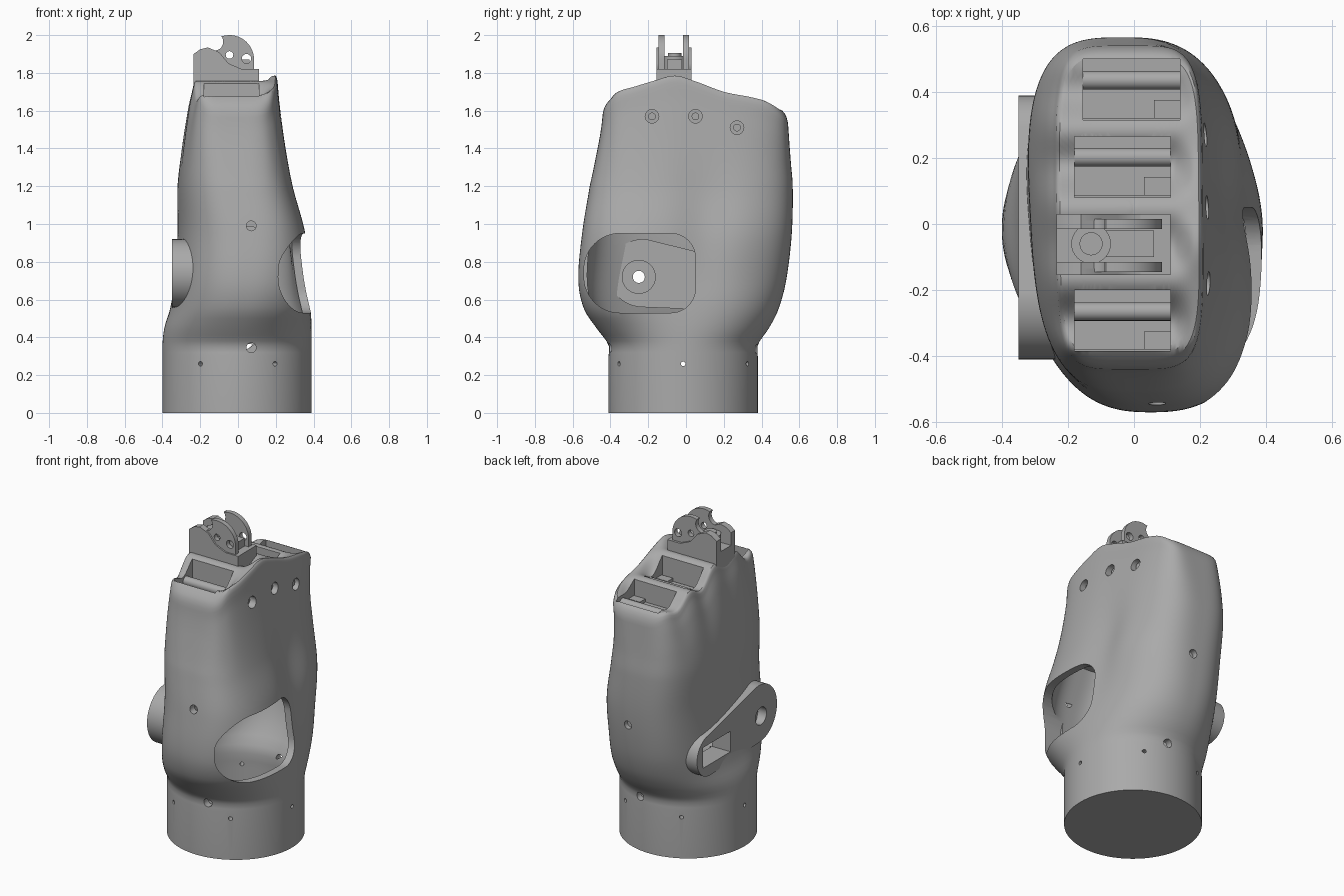
import bpy, bmesh, math
from mathutils import Matrix, Vector

if "Cube" in bpy.data.objects:
    bpy.data.objects.remove(bpy.data.objects["Cube"], do_unlink=True)

grey = bpy.data.materials.new("plain grey")
grey.use_nodes = True
grey.diffuse_color = (0.4, 0.4, 0.4, 1)
grey.node_tree.nodes["Principled BSDF"].inputs["Base Color"].default_value = (0.4, 0.4, 0.4, 1)


def finish(bm, name):
    bmesh.ops.recalc_face_normals(bm, faces=bm.faces)
    me = bpy.data.meshes.new(name)
    bm.to_mesh(me)
    bm.free()
    me.materials.append(grey)
    ob = bpy.data.objects.new(name, me)
    bpy.context.scene.collection.objects.link(ob)
    return ob


def prism(name, outline, axis, a, b):
    """Extrude a 2D outline along x (outline y,z) or y (outline x,z)."""
    bm = bmesh.new()
    place = (lambda u, v, w: (w, u, v)) if axis == "x" else (lambda u, v, w: (u, w, v))
    face = bm.faces.new([bm.verts.new(place(u, v, a)) for u, v in outline])
    moved = bmesh.ops.extrude_face_region(bm, geom=[face])["geom"]
    shift = Vector(place(0, 0, b - a))
    bmesh.ops.translate(bm, vec=shift, verts=[g for g in moved if isinstance(g, bmesh.types.BMVert)])
    return finish(bm, name)


def box(name, x0, x1, y0, y1, z0, z1):
    return prism(name, [(y0, z0), (y1, z0), (y1, z1), (y0, z1)], "x", x0, x1)


def rod(name, start, end, r, seg=24):
    start, end = Vector(start), Vector(end)
    d = end - start
    m = Matrix.Translation((start + end) / 2) @ d.to_track_quat("Z", "Y").to_matrix().to_4x4()
    bm = bmesh.new()
    bmesh.ops.create_cone(bm, cap_ends=True, segments=seg, radius1=r, radius2=r, depth=d.length, matrix=m)
    return finish(bm, name)


def arc(cx, cy, r, a0, a1, n=12):
    return [(cx + r * math.cos(math.radians(a0 + (a1 - a0) * i / n)),
             cy + r * math.sin(math.radians(a0 + (a1 - a0) * i / n))) for i in range(n + 1)]


def cut(ob, cutters):
    for c in cutters:
        c.hide_render = True
        c.hide_set(True)
        mod = ob.modifiers.new("cut", "BOOLEAN")
        mod.operation, mod.solver, mod.object = "DIFFERENCE", "EXACT", c
        bpy.context.view_layer.objects.active = ob
        bpy.ops.object.modifier_apply(modifier=mod.name)


# Palm cross-sections: z, x min, x max, y min, y max, squareness, shear
SECTIONS = [
    (0, -.4, .39, -.41, .38, 2, 0), (.3, -.4, .39, -.41, .38, 2, 0),
    (.36, -.4, .39, -.41, .38, 2, 0), (.45, -.39, .39, -.475, .44, 2.1, .01),
    (.55, -.36, .385, -.54, .49, 2.3, .03), (.7, -.335, .37, -.57, .53, 2.55, .05),
    (.95, -.32, .355, -.55, .56, 2.8, .06), (1.2, -.32, .29, -.51, .565, 3.1, .05),
    (1.4, -.3, .25, -.48, .555, 3.5, .04), (1.6, -.265, .22, -.45, .545, 4.2, .02),
    (1.7, -.24, .21, -.44, .54, 4.8, .01)]
RIM = [(-.46, 1.625), (-.41, 1.65), (-.37, 1.7), (-.28, 1.725), (-.18, 1.755), (-.06, 1.785),
       (.05, 1.755), (.2, 1.7), (.35, 1.67), (.46, 1.64), (.55, 1.565)]


def spline(keys, t):
    i = max(j for j in range(len(keys) - 1) if keys[j][0] <= t or j == 0)
    p = [keys[max(0, min(len(keys) - 1, i + k))] for k in (-1, 0, 1, 2)]
    h = p[2][0] - p[1][0]
    u = max(0, min(1, (t - p[1][0]) / h))
    out = []
    for a, b, c, d in list(zip(*p))[1:]:
        m0 = (c - a) / (p[2][0] - p[0][0]) * h
        m1 = (d - b) / (p[3][0] - p[1][0]) * h
        out.append(b + u * m0 + u * u * (3 * (c - b) - 2 * m0 - m1) + u ** 3 * (2 * (b - c) + m0 + m1))
    return out


def top(x, y):
    """Knuckle surface: sloped rim with an evenly spaced trough for each finger."""
    fade = max(0, min(1, (.19 - x) / .08))
    fade = fade * fade * (3 - 2 * fade)
    dip = .5 + .5 * math.cos(2 * math.pi * (y + .06) / .233)
    return spline(RIM, y)[0] - .06 * fade * dip


def ring(z, inset=0, seg=160):
    x0, x1, y0, y1, n, k = spline(SECTIONS, z)
    x0, x1, y0, y1 = x0 + inset, x1 - inset, y0 + inset, y1 - inset
    pts = []
    for i in range(seg):
        a = 2 * math.pi * i / seg
        c, s = math.cos(a), math.sin(a)
        r = (abs(c) ** n + abs(s) ** n) ** (-1 / n)
        pts.append((r * c - 1.8 * k * r * s, r * s))
    w = max(p[0] for p in pts)
    out = []
    for u, v in pts:
        x = (x0 + x1) / 2 + u / w * (x1 - x0) / 2
        y = (y0 + y1) / 2 + v * (y1 - y0) / 2
        # Shallow valley down the palm face and a swelling at the thumb base
        side = max(0, min(1, x / .2))
        x -= side * .035 * math.exp(-((y - .1) / .14) ** 2 - ((z - 1) / .3) ** 2)
        x += side * .03 * math.exp(-((y + .35) / .15) ** 2 - ((z - .7) / .2) ** 2)
        out.append((x, y, z))
    return out


def loft(name, rings):
    bm = bmesh.new()
    rows = [[bm.verts.new(p) for p in r] for r in rings]
    n = len(rows[0])
    for a, b in zip(rows, rows[1:]):
        for i in range(n):
            bm.faces.new((a[i], a[(i + 1) % n], b[(i + 1) % n], b[i]))
    bm.faces.new(rows[0])
    bm.faces.new(rows[-1])
    return finish(bm, name)


# Palm shell with wrist collar and scalloped knuckle top
rings = [ring(0), ring(.3)]
for i in range(47):
    level = .32 + 1.38 * i / 46
    f = max(0, (level - 1.2) / .5)
    rings.append([(x, y, z if f == 0 else 1.2 + f * (top(x, y) - 1.235)) for x, y, z in ring(level)])
rim = rings[-1]
for s, drop in [(.985, .015), (.965, .005)] + [(.94 - .035 * i, 0) for i in range(26)] + [(.02, 0)]:
    flat = [(x * s, .05 + (y - .05) * s) for x, y, z in rim]
    rings.append([(x, y, top(x, y) - drop) for x, y in flat])
palm = loft("palm_shell", rings)

# Side boss carrying the thumb pivot
boss = prism("thumb_boss", arc(-.23, .74, .18, 82, 268, 24) + arc(.26, .67, .13, -92, 82, 20), "x", -.35, -.22)
pivot = rod("pivot_disc", (-.24, -.25, .72), (-.2, -.25, .72), .09, 32)

# Openings shared by shell, boss and disc
pivot_hole = rod("pivot_hole_cutter", (-.5, -.25, .72), (0, -.25, .72), .032)
sink = rod("pivot_sink_cutter", (-.4, -.25, .72), (-.29, -.25, .72), .055)
window = box("boss_window_cutter", -.5, -.1, .055, .33, .61, .74)
cavity = loft("cavity_cutter", [ring(.03 + .05 * i, .045) for i in range(25)])
thumb = prism("thumb_opening_cutter", arc(-.08, .82, .13, 0, 90) + arc(-.35, .76, .19, 90, 180)
              + arc(-.35, .72, .19, 180, 270) + arc(-.08, .66, .13, 270, 360), "x", .1, .8)
cutters = [cavity, thumb, pivot_hole, window]

# Knuckle pockets
for x0, x1, y0, y1 in [(-.155, .14, .315, .5), (-.18, .11, .08, .265), (-.18, .11, -.385, -.2)]:
    cutters.append(box("pocket_cutter", x0, x1, y0, y1, 1.45, 2))

# Screw holes
parts = []
for y, z in [(-.18, 1.57), (.05, 1.57), (.27, 1.51)]:
    cutters.append(rod("palm_screw_cutter", (.18, y, z), (.5, y, z), .036))
    parts.append(rod("palm_screw", (.16, y, z), (.195, y, z), .02))
for x, z, y0, y1 in [(.07, .99, -.7, -.5), (.07, .345, -.6, -.36), (.02, .87, .52, .7), (.06, .34, .33, .6)]:
    cutters.append(rod("edge_screw_cutter", (x, y0, z), (x, y1, z), .026))
for i in range(6):
    a = math.radians(60 * i)
    cutters.append(rod("collar_hole_cutter", (.3 * math.cos(a), .3 * math.sin(a) - .015, .26),
                       (.6 * math.cos(a), .6 * math.sin(a) - .015, .26), .012, 12))
cut(palm, cutters)
cut(boss, [pivot_hole, sink, window])
cut(pivot, [pivot_hole])
parts += [palm, boss, pivot]

# Hinge pins and stop blocks in the pockets
for x0, x1, f in [(-.16, .145, .405), (-.185, .115, .172), (-.185, .115, -.295)]:
    z = top(0, f) - .03
    parts.append(rod("hinge_pin", (x0, f + .03, z), (x1, f + .03, z), .028))
    parts.append(box("hinge_plate", x0, x1, f - .085, f + .05, 1.44, z - .02))
    parts.append(box("stop_block", x1 - .085, x1, f - .085, f - .03, 1.44, z))

# Finger stub: base block, outer walls, inner cheeks and a central drum
parts.append(box("finger_base", -.235, .11, -.155, .03, 1.65, 1.82))
back = [(-.16, 1.935), (-.2, 1.925), (-.235, 1.9)]
wall = [(-.235, 1.75), (.11, 1.75), (.11, 1.82), (.02, 1.82), (-.05, 1.85), (-.1, 1.91)] + back
profile = ([(-.235, 1.75), (.085, 1.75)] + arc(-.045, 1.87, .13, 0, 108, 14)
           + arc(-.125, 1.965, .047, 40, -85, 8) + back)
holes = [rod("cheek_hole_cutter", (x, -.3, z), (x, .2, z), r)
         for x, z, r in [(-.045, 1.895, .02), (.045, 1.875, .025)]]
for y0, y1, w in [(-.145, -.115, -.155), (-.015, .015, .01)]:
    cheek = prism("finger_cheek", profile, "y", y0, y1)
    outer = prism("finger_wall", wall, "y", w, w + .02)
    cut(cheek, holes)
    cut(outer, holes)
    parts += [cheek, outer]
parts.append(box("finger_core", -.12, .06, -.1, -.02, 1.8, 1.87))
parts.append(rod("finger_drum", (-.13, -.06, 1.8), (-.13, -.06, 1.89), .06, 32))
parts.append(rod("drum_cap", (-.13, -.06, 1.88), (-.13, -.06, 1.905), .035, 24))

# Smooth shading with crisp edges
bpy.ops.object.select_all(action="DESELECT")
for p in parts:
    p.select_set(True)
bpy.context.view_layer.objects.active = palm
bpy.ops.object.shade_smooth_by_angle(angle=math.radians(32))
